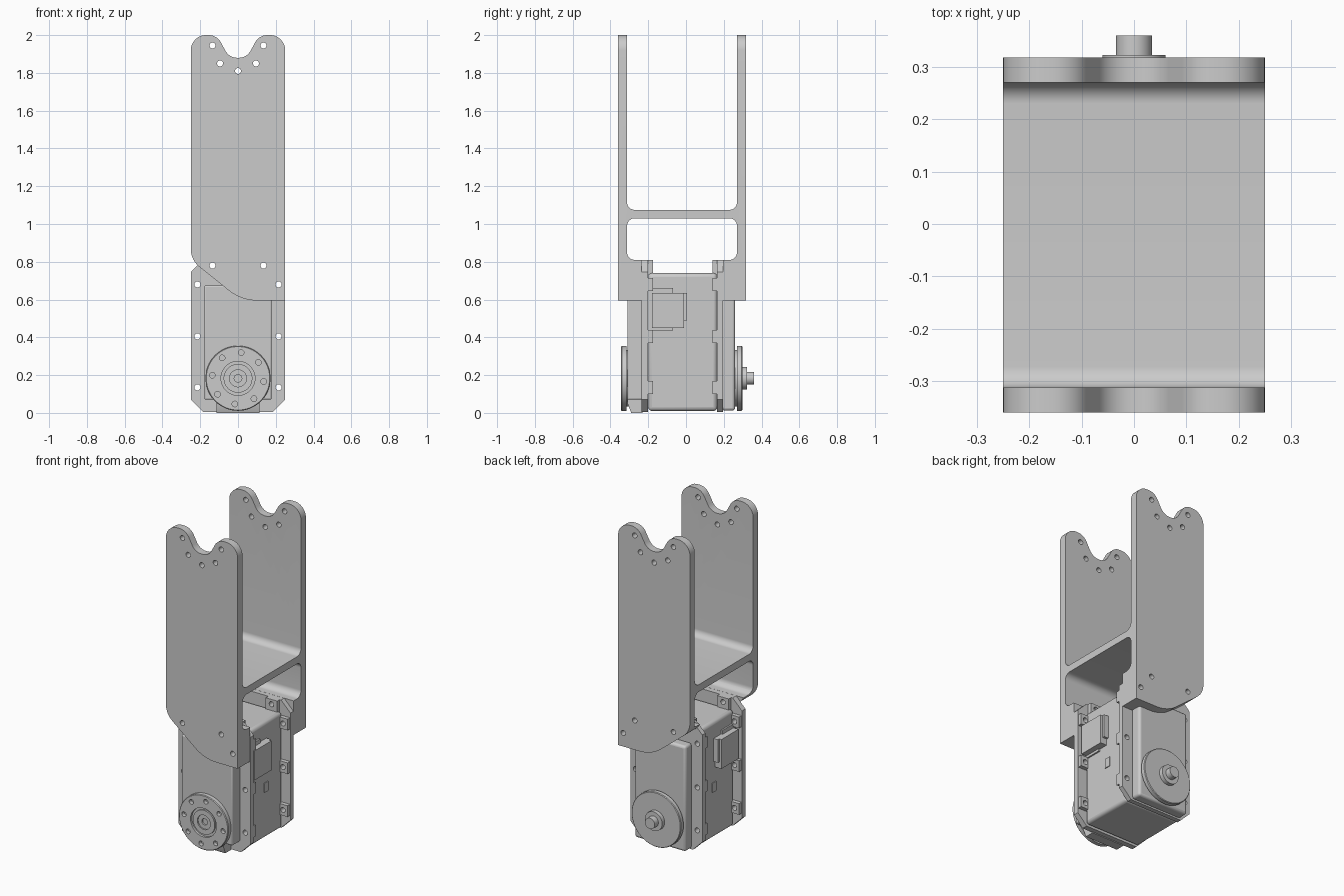
import bpy, bmesh
from math import pi, cos, sin, tan, radians
from mathutils import Vector

if "Cube" in bpy.data.objects:
    bpy.data.objects.remove(bpy.data.objects["Cube"], do_unlink=True)

grey = bpy.data.materials.new("plain grey")
grey.use_nodes = True
grey.diffuse_color = (0.6, 0.6, 0.6, 1)
grey.node_tree.nodes["Principled BSDF"].inputs["Base Color"].default_value = (0.6, 0.6, 0.6, 1)


def finish(bm, name):
    bmesh.ops.recalc_face_normals(bm, faces=bm.faces)
    mesh = bpy.data.meshes.new(name)
    bm.to_mesh(mesh)
    bm.free()
    mesh.materials.append(grey)
    ob = bpy.data.objects.new(name, mesh)
    bpy.context.collection.objects.link(ob)
    return ob


def activate(ob):
    bpy.ops.object.select_all(action='DESELECT')
    ob.select_set(True)
    bpy.context.view_layer.objects.active = ob


def rounded(corners, steps=8):
    """Outline from (u, v, radius) corners, each filleted by its radius."""
    out = []
    for i, (u, v, r) in enumerate(corners):
        p = Vector((u, v))
        if r == 0:
            out.append(p)
            continue
        a = (Vector(corners[i - 1][:2]) - p).normalized()
        b = (Vector(corners[(i + 1) % len(corners)][:2]) - p).normalized()
        half = a.angle(b) / 2
        centre = p + (a + b).normalized() * r / sin(half)
        start = p + a * r / tan(half) - centre
        end = p + b * r / tan(half) - centre
        out += [centre + start.lerp(end, k / steps).normalized() * r for k in range(steps + 1)]
    return out


def rect(u0, u1, v0, v1, r=0):
    return rounded([(u0, v0, r), (u1, v0, r), (u1, v1, r), (u0, v1, r)])


def add_prism(bm, pts, axis, lo, hi):
    place = {'x': lambda p, d: (d, p[0], p[1]), 'y': lambda p, d: (p[0], d, p[1])}[axis]
    a = [bm.verts.new(place(p, lo)) for p in pts]
    b = [bm.verts.new(place(p, hi)) for p in pts]
    bm.faces.new(a)
    bm.faces.new(b[::-1])
    for i in range(len(pts)):
        j = (i + 1) % len(pts)
        bm.faces.new((a[j], a[i], b[i], b[j]))


def prism(name, pts, axis, lo, hi):
    bm = bmesh.new()
    add_prism(bm, pts, axis, lo, hi)
    return finish(bm, name)


def box(name, x, y, z, bevel=0):
    ob = prism(name, rect(*x, *z), 'y', *y)
    if bevel:
        mod = ob.modifiers.new("Bevel", 'BEVEL')
        mod.width, mod.segments = bevel, 3
    return ob


def circle(u, v, r, n=20):
    return [(u + r * cos(2 * pi * i / n), v + r * sin(2 * pi * i / n)) for i in range(n)]


def drill(ob, spots, r, lo=-1, hi=1):
    bm = bmesh.new()
    for u, v in spots:
        add_prism(bm, circle(u, v, r), 'y', lo, hi)
    cut(ob, finish(bm, "drill"))


def cut(ob, cutter):
    mod = ob.modifiers.new("Cut", 'BOOLEAN')
    mod.operation, mod.solver, mod.object = 'DIFFERENCE', 'EXACT', cutter
    activate(ob)
    bpy.ops.object.modifier_apply(modifier=mod.name)
    bpy.data.objects.remove(cutter, do_unlink=True)


def lathe(name, profile, z, n=64):
    """Spin (radius, y) points about a front-to-back axis at height z."""
    bm = bmesh.new()
    rings = [[bm.verts.new((r * cos(2 * pi * i / n), y, z + r * sin(2 * pi * i / n)))
              for i in range(n)] for r, y in profile]
    bm.faces.new(rings[0])
    bm.faces.new(rings[-1])
    for a, b in zip(rings, rings[1:]):
        for i in range(n):
            j = (i + 1) % n
            bm.faces.new((a[i], a[j], b[j], b[i]))
    return finish(bm, name)


def both(x, z):
    return [(-x, z), (x, z)]


# Bracket: lobed plate outline, hollowed from the side into an H
outline = rounded([
    (0.25, 0.595, 0), (0.25, 2, 0.08), (0.112, 2, 0.072), (0.046, 1.88, 0.07),
    (-0.046, 1.88, 0.07), (-0.112, 2, 0.072), (-0.25, 2, 0.08),
    (-0.25, 0.81, 0.12), (0.017, 0.595, 0.24)])
bracket = prism("bracket", outline, 'y', -0.36, 0.318)
cut(bracket, prism("upper_gap", rect(-0.312, 0.27, 1.075, 2.3, 0.04), 'x', -1, 1))
cut(bracket, prism("middle_gap", rect(-0.312, 0.27, 0.81, 1.03, 0.04), 'x', -1, 1))
cut(bracket, prism("motor_gap", rect(-0.236, 0.196, 0.5, 0.85), 'x', -1, 1))
frame_holes = [p for z in (0.135, 0.405, 0.68) for p in both(0.215, z)] + both(0.135, 0.78)
drill(bracket, both(0.135, 1.945) + both(0.095, 1.85) + [(0, 1.81), (0.215, 0.68)]
      + both(0.135, 0.78), 0.016)

# Motor case
box("motor_case", (-0.195, 0.195), (-0.2, 0.165), (0.01, 0.74), 0.02)

# Chamfered end frames with screw holes and nut bosses
c = 0.065
octagon = [(-0.25 + c, 0.005), (0.25 - c, 0.005), (0.25, 0.005 + c), (0.25, 0.81 - c),
           (0.25 - c, 0.81), (-0.25 + c, 0.81), (-0.25, 0.81 - c), (-0.25, 0.005 + c)]
for side, lo, hi, b0, b1 in (("front", -0.235, -0.2, -0.2, -0.175),
                             ("back", 0.165, 0.195, 0.14, 0.165)):
    frame = prism(side + "_frame", octagon, 'y', lo, hi)
    drill(frame, frame_holes, 0.016)
    bm = bmesh.new()
    for x, z in frame_holes:
        if abs(x) > 0.2:
            s = 1 if x > 0 else -1
            add_prism(bm, rect(*sorted((s * 0.18, s * 0.247)), z - 0.035, z + 0.035), 'y', b0, b1)
        else:
            add_prism(bm, rect(x - 0.04, x + 0.04, 0.73, 0.81), 'y', b0, b1)
    bosses = finish(bm, side + "_nut_bosses")
    drill(bosses, frame_holes, 0.016)

# Gearbox covers
box("front_cover", (-0.178, 0.178), (-0.31, -0.23), (0.07, 0.675), 0.008)
prism("front_cover_foot", [(-0.29, 0), (-0.23, 0), (-0.23, 0.08), (-0.31, 0.08), (-0.31, 0.05)],
      'x', -0.115, 0.115)
box("back_cover", (-0.178, 0.178), (0.19, 0.26), (0.012, 0.675), 0.015)

# Front output horn with a ring groove, hub and screw holes
horn = lathe("front_horn", [(0.15, -0.3), (0.15, -0.315), (0.172, -0.315), (0.172, -0.34),
                            (0.168, -0.344), (0.09, -0.344), (0.09, -0.33), (0.076, -0.33),
                            (0.076, -0.34), (0.045, -0.34), (0.045, -0.332), (0.02, -0.332),
                            (0.02, -0.322)], 0.183)
angles = [radians(83 + 45 * i) for i in range(8)]
drill(horn, [(0.137 * cos(a), 0.183 + 0.137 * sin(a)) for a in angles], 0.015, -0.4, -0.32)

# Rear idler horn with boss and pin
lathe("back_horn", [(0.15, 0.25), (0.15, 0.27), (0.172, 0.27), (0.172, 0.294), (0.168, 0.298),
                    (0.06, 0.298), (0.06, 0.323), (0.034, 0.323), (0.034, 0.36)], 0.183)

# Cable sockets and small side plates
for side, s in (("left", 1), ("right", -1)):
    def span(a, b):
        return sorted((s * a, s * b))
    box(side + "_socket", span(0.18, 0.24), (-0.18, -0.01), (0.45, 0.635))
    box(side + "_socket_lip", span(0.18, 0.225), (-0.02, 0.004), (0.49, 0.635))
    box(side + "_socket_base", span(0.18, 0.205), (-0.2, -0.07), (0.435, 0.66))
    box(side + "_side_plate", span(0.194, 0.2), (-0.02, 0.02), (0.3, 0.36))

for ob in bpy.context.collection.objects:
    if ob.type == 'MESH':
        activate(ob)
        bpy.ops.object.shade_smooth_by_angle(angle=radians(30))
